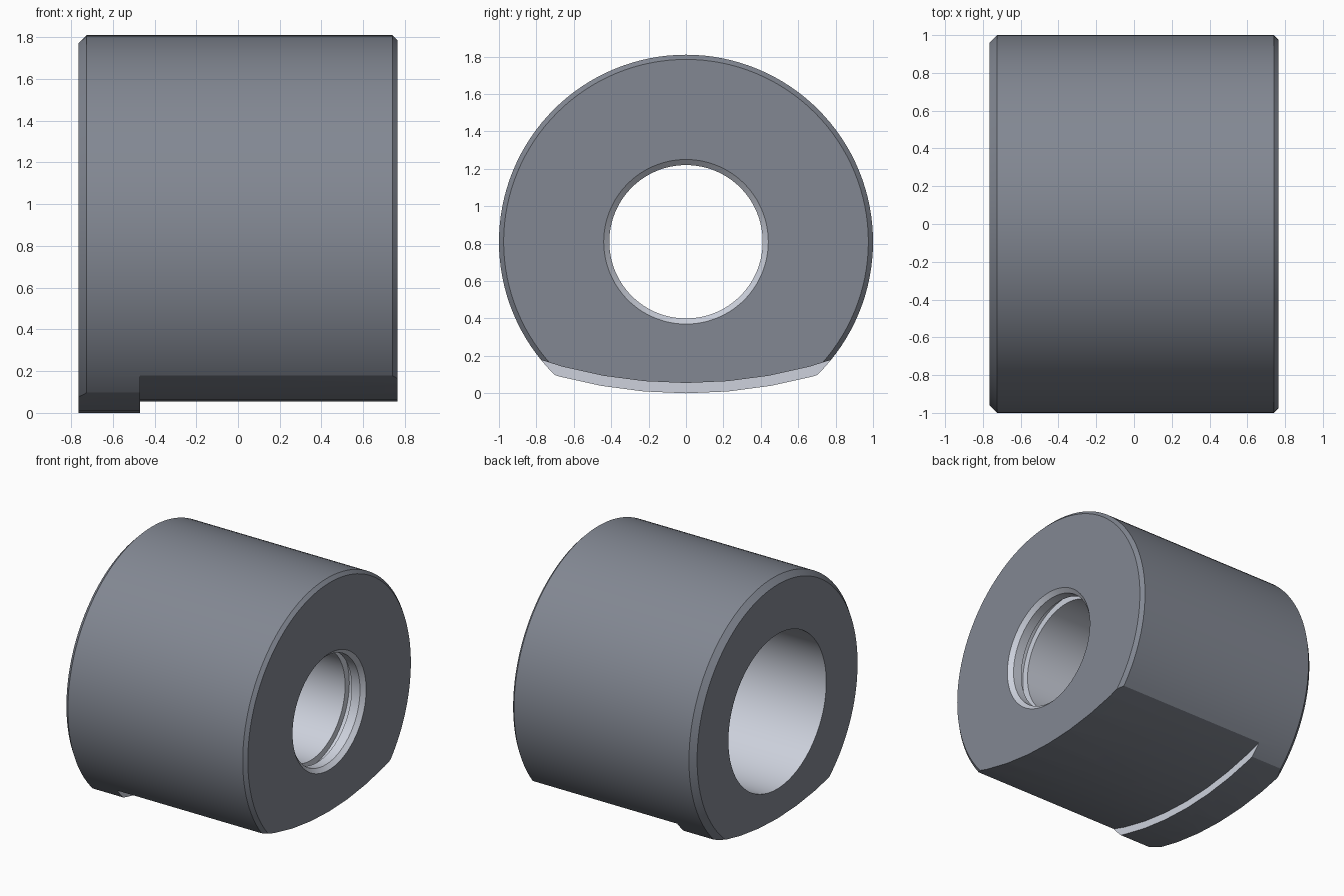
import bpy, bmesh
from math import cos, sin, tau, radians, hypot

if "Cube" in bpy.data.objects:
    bpy.data.objects.remove(bpy.data.objects["Cube"])


def lathe(name, profile, segments, centre_z):
    """Revolve a closed (x, radius) profile about the x axis."""
    bm = bmesh.new()
    rings = []
    for i in range(segments):
        a = tau * i / segments
        rings.append([bm.verts.new((x, r * cos(a), centre_z + r * sin(a)))
                      for x, r in profile])
    n = len(profile)
    for i in range(segments):
        a, b = rings[i], rings[(i + 1) % segments]
        for j in range(n):
            k = (j + 1) % n
            bm.faces.new((a[j], a[k], b[k], b[j]))
    bmesh.ops.recalc_face_normals(bm, faces=bm.faces)
    mesh = bpy.data.meshes.new(name)
    bm.to_mesh(mesh)
    bm.free()
    obj = bpy.data.objects.new(name, mesh)
    bpy.context.collection.objects.link(obj)
    return obj


def material(name, colour):
    mat = bpy.data.materials.new(name)
    mat.diffuse_color = (*colour, 1)
    mat.use_nodes = True
    mat.node_tree.nodes["Principled BSDF"].inputs["Base Color"].default_value = mat.diffuse_color
    return mat


L = 0.765
AXIS_Z = 0.81

# Bushing: chamfered outside, counterbore on the left, grooved bore on the right
bushing = lathe("bushing", [
    (-L, 0.585), (-L, 0.96), (-L + 0.04, 1.0),
    (L - 0.025, 1.0), (L, 0.975),
    (L, 0.44), (L - 0.03, 0.41),
    (0.665, 0.41), (0.665, 0.46), (0.61, 0.46), (0.61, 0.41),
    (0.1, 0.41), (0.1, 0.585),
], 128, AXIS_Z)

# Stepped large-radius envelope that trims the underside and leaves the lip
envelope = lathe("underside_trim", [
    (-0.9, 0.5), (-0.9, 2.6), (-0.47, 2.6),
    (-0.47, 2.545), (0.9, 2.545), (0.9, 0.5),
], 72, 2.6)
envelope.hide_render = True

bpy.context.view_layer.objects.active = bushing
bushing.select_set(True)
trim = bushing.modifiers.new("trim", 'BOOLEAN')
trim.operation = 'INTERSECT'
trim.solver = 'EXACT'
trim.object = envelope
bpy.ops.object.modifier_apply(modifier="trim")
bpy.data.objects.remove(envelope, do_unlink=True)

# Dark outside, pale machined bore and lip step
mesh = bushing.data
mesh.materials.clear()
mesh.materials.append(material("dark_steel", (0.225, 0.245, 0.29)))
mesh.materials.append(material("pale_steel", (0.61, 0.64, 0.72)))
for face in mesh.polygons:
    radii = [hypot(mesh.vertices[v].co.y, mesh.vertices[v].co.z - AXIS_Z)
             for v in face.vertices]
    in_bore = max(radii) < 0.6
    lip_step = abs(face.center.x + 0.47) < 0.01 and face.normal.x > 0.9
    face.material_index = 1 if in_bore or lip_step else 0

# Smooth curved walls, crisp chamfers and rims
bpy.ops.object.shade_smooth_by_angle(angle=radians(25))
